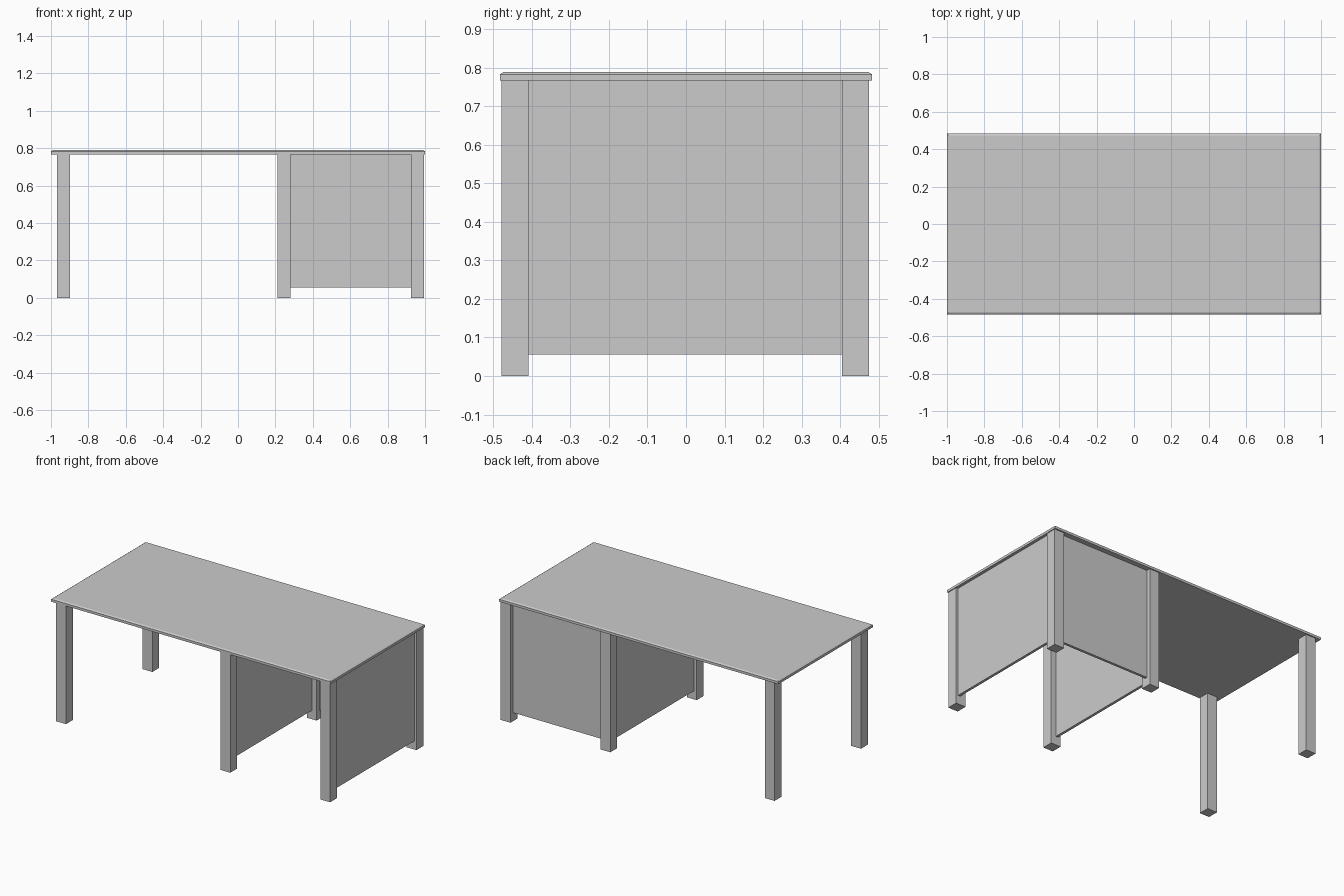
import bpy
import bmesh

if "Cube" in bpy.data.objects:
    bpy.data.objects.remove(bpy.data.objects["Cube"])

TOP_Z, UNDER_Z = 0.789, 0.767


def box(name, x0, x1, y0, y1, z0, z1, chamfer=0.0, drop=0.0):
    """Axis-aligned box; an optional chamfer insets the upper rim."""
    levels = [(z0, 0.0), (z1 - drop, 0.0), (z1, chamfer)] if chamfer else [(z0, 0.0), (z1, 0.0)]
    bm = bmesh.new()
    rings = [[bm.verts.new(p) for p in ((x0 + c, y0 + c, z), (x1 - c, y0 + c, z),
                                        (x1 - c, y1 - c, z), (x0 + c, y1 - c, z))]
             for z, c in levels]
    bm.faces.new(rings[0][::-1])
    bm.faces.new(rings[-1])
    for lo, hi in zip(rings, rings[1:]):
        for i in range(4):
            j = (i + 1) % 4
            bm.faces.new((lo[i], lo[j], hi[j], hi[i]))
    mesh = bpy.data.meshes.new(name)
    bm.to_mesh(mesh)
    bm.free()
    obj = bpy.data.objects.new(name, mesh)
    bpy.context.collection.objects.link(obj)
    return obj


# Desktop with chamfered upper rim
box("desktop", -1, 1, -0.483, 0.483, UNDER_Z, TOP_Z, chamfer=0.009, drop=0.006)

# Six square legs in three pairs
LEG = 0.07
for side, x in (("left", -0.967), ("middle", 0.21), ("right", 0.925)):
    for end, y in (("front", -0.479), ("back", 0.405)):
        box(f"{end}_{side}_leg", x, x + LEG, y, y + LEG, 0, UNDER_Z)

# Thin panels set between the legs, closing three sides of the storage bay
box("inner_side_panel", 0.228, 0.245, -0.409, 0.405, 0.056, UNDER_Z)
box("outer_side_panel", 0.964, 0.981, -0.409, 0.405, 0.056, UNDER_Z)
box("back_panel", 0.28, 0.925, 0.433, 0.45, 0.056, UNDER_Z)
